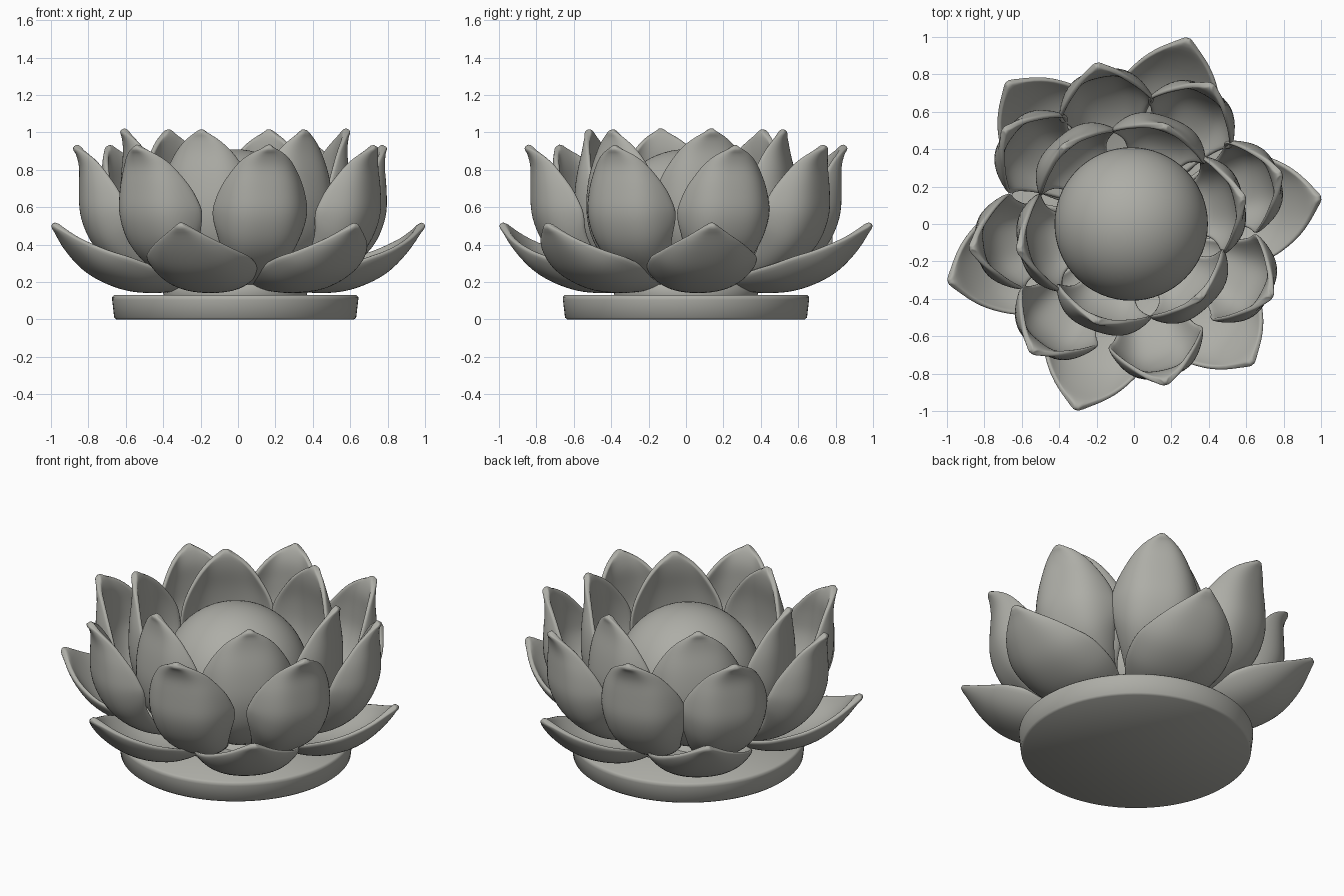
import bpy, bmesh, math

if "Cube" in bpy.data.objects:
    bpy.data.objects.remove(bpy.data.objects["Cube"])

CX = -0.015  # flower axis

stone = bpy.data.materials.new("warm grey stone")
stone.diffuse_color = (0.42, 0.42, 0.385, 1)
stone.use_nodes = True
stone.node_tree.nodes["Principled BSDF"].inputs["Base Color"].default_value = stone.diffuse_color


def catmull(points, steps):
    """Smooth curve through points, sampled evenly per span."""
    p = [points[0]] + points + [points[-1]]
    out = []
    for i in range(1, len(p) - 2):
        for s in range(steps):
            t = s / steps
            out.append([0.5 * (2 * b + (c - a) * t + (2 * a - 5 * b + 4 * c - d) * t * t
                               + (3 * b - a - 3 * c + d) * t ** 3)
                        for a, b, c, d in zip(p[i - 1], p[i], p[i + 1], p[i + 2])])
    return out + [list(points[-1])]


def finish(name, bm, angle=None):
    bmesh.ops.recalc_face_normals(bm, faces=bm.faces)
    me = bpy.data.meshes.new(name)
    bm.to_mesh(me)
    bm.free()
    me.materials.append(stone)
    for f in me.polygons:
        f.use_smooth = True
    if angle:
        me.set_sharp_from_angle(angle=math.radians(angle))
    ob = bpy.data.objects.new(name, me)
    bpy.context.collection.objects.link(ob)
    ob.location.x = CX
    return ob


def petal(name, profile, cup, flat, tip):
    """Cupped petal from (radius, height, half width) points, aimed at a tip."""
    dx, dy = tip[0] - CX, tip[1]
    shift = math.hypot(dx, dy) - profile[-1][0]
    rows = catmull([(r + shift * (i / (len(profile) - 1)) ** 3, z, w)
                    for i, (r, z, w) in enumerate(profile)], 3)
    n = 14
    bm = bmesh.new()
    grid, weights = [], []
    for i, (r, z, w) in enumerate(rows):
        a, b = rows[max(i - 1, 0)], rows[min(i + 1, len(rows) - 1)]
        tr, tz = b[0] - a[0], b[1] - a[1]
        length = math.hypot(tr, tz)
        base = 0.018 if i < len(rows) - 1 else 0.004
        row = []
        for j in range(n + 1):
            v = math.sin((2 * j / n - 1) * 1.25) / math.sin(1.25)
            # flat middle, edges curling towards the flower axis
            d = base + cup * w * w * ((1 - flat) * v ** 2 + flat * v ** 4)
            row.append(bm.verts.new((r - tz / length * d, w * v, z + tr / length * d)))
            weights.append(1 - 0.5 * v ** 4)
        grid.append(row)
    for i in range(len(grid) - 1):
        for j in range(n):
            bm.faces.new((grid[i][j], grid[i][j + 1], grid[i + 1][j + 1], grid[i + 1][j]))
    ob = finish(name, bm)
    ob.rotation_euler.z = math.atan2(dy, dx)
    group = ob.vertex_groups.new(name="thickness")
    for k, weight in enumerate(weights):
        group.add([k], weight, 'REPLACE')
    solid = ob.modifiers.new("thickness", 'SOLIDIFY')
    solid.thickness = 0.042
    solid.offset = 0
    solid.vertex_group = "thickness"
    sub = ob.modifiers.new("smooth", 'SUBSURF')
    sub.levels = sub.render_levels = 1


def lathe(name, profile, angle, n=96):
    bm = bmesh.new()
    rings = [[bm.verts.new((r * math.cos(2 * math.pi * k / n), r * math.sin(2 * math.pi * k / n), z))
              for k in range(n)] for r, z in profile]
    for lo, hi in zip(rings, rings[1:]):
        for k in range(n):
            bm.faces.new((lo[k], lo[(k + 1) % n], hi[(k + 1) % n], hi[k]))
    bm.faces.new(rings[0][::-1])
    bm.faces.new(rings[-1])
    return finish(name, bm, angle)


# Round base plate and the hidden seat that holds the petals
lathe("base_plate", [(0.635, 0), (0.647, 0.01), (0.658, 0.105), (0.658, 0.12), (0.648, 0.13)], 50)
lathe("petal_seat", [(0.38, 0.12), (0.39, 0.16), (0.36, 0.21), (0.30, 0.24)], 60)

# Centre ball
bm = bmesh.new()
bmesh.ops.create_uvsphere(bm, u_segments=64, v_segments=32, radius=0.41)
ball = finish("centre_ball", bm)
ball.location.z = 0.50

# Petal layers: profile, cup strength, cup flatness and tip positions seen from above
layers = {
    "outer_petal": (
        [(.28, .16, .17), (.45, .143, .26), (.62, .16, .29), (.80, .24, .275), (.93, .37, .18), (1.02, .51, .01)],
        1.5, 0.5,
        [(1.0, .14), (.29, .995), (-.68, .76), (-.995, -.31), (-.31, -.995), (.635, -.75)]),
    "middle_petal": (
        [(.33, .18, .09), (.56, .24, .17), (.74, .37, .235), (.825, .54, .255), (.835, .70, .225),
         (.835, .83, .14), (.87, .925, .01)],
        3.0, 0.8,
        [(.79, .27), (.42, .75), (-.20, .86), (-.70, .51), (-.88, -.13), (-.55, -.69), (.17, -.86), (.74, -.39)]),
    "inner_petal": (
        [(.27, .19, .09), (.45, .27, .17), (.56, .41, .24), (.605, .58, .265), (.60, .76, .245),
         (.58, .91, .15), (.59, 1.015, .01)],
        2.2, 0.75,
        [(.595, .14), (.17, .53), (-.38, .42), (-.625, -.14), (-.20, -.53), (.36, -.40)]),
}
for name, (profile, cup, flat, tips) in layers.items():
    for i, tip in enumerate(tips):
        petal(f"{name}_{i + 1}", profile, cup, flat, tip)
